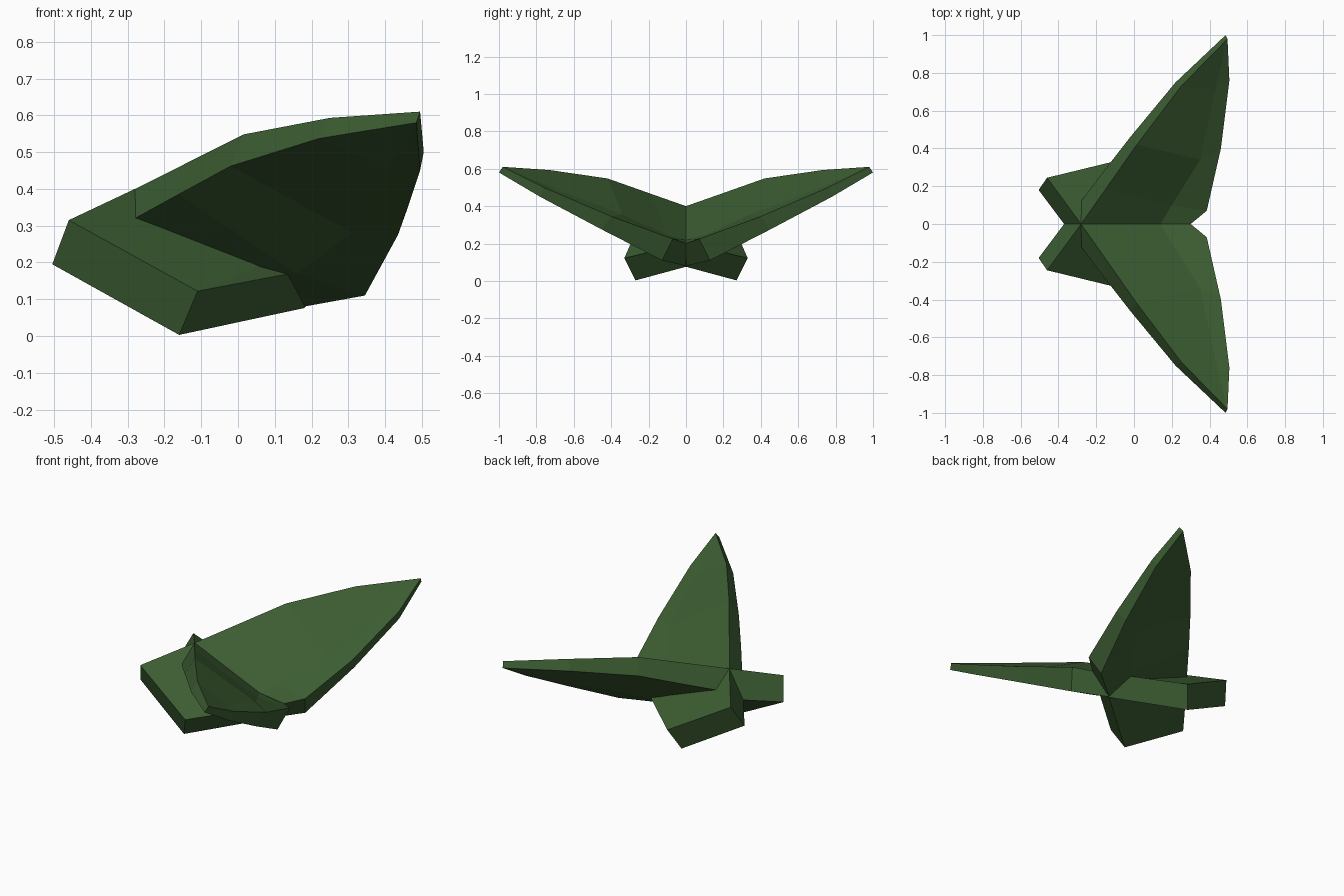
import bpy
import bmesh
from mathutils import Vector

cube = bpy.data.objects.get("Cube")
if cube:
    bpy.data.objects.remove(cube, do_unlink=True)

# One flat leaf green
green = bpy.data.materials.new("leaf_green")
green.use_nodes = True
colour = (0.045, 0.11, 0.032, 1)
green.diffuse_color = colour
bsdf = next(n for n in green.node_tree.nodes if n.type == 'BSDF_PRINCIPLED')
bsdf.inputs["Base Color"].default_value = colour
bsdf.inputs["Roughness"].default_value = 0.8


def leaf_pair(name, rows):
    """Loft (top points, bottom points) rows into a slab, then mirror it across y = 0."""
    bm = bmesh.new()
    rings = []
    for top, bottom in rows:
        rings.append([bm.verts.new(Vector(p)) for p in top + bottom[::-1]])
    for a, b in zip(rings, rings[1:]):
        n = len(a)
        for i in range(n):
            j = (i + 1) % n
            bm.faces.new((a[i], a[j], b[j], b[i]))
    bm.faces.new(rings[-1])
    bmesh.ops.remove_doubles(bm, verts=bm.verts[:], dist=0.001)
    bmesh.ops.mirror(bm, geom=bm.verts[:] + bm.edges[:] + bm.faces[:],
                     axis='Y', merge_dist=0.001)
    bmesh.ops.recalc_face_normals(bm, faces=bm.faces[:])
    mesh = bpy.data.meshes.new(name)
    bm.to_mesh(mesh)
    bm.free()
    mesh.materials.append(green)
    obj = bpy.data.objects.new(name, mesh)
    bpy.context.collection.objects.link(obj)
    return obj


# Shared spine where both leaf pairs meet: front, fold and rear points
spine = [(-0.28, 0, 0.40), (0.14, 0, 0.22), (0.30, 0, 0.20)]

# Long leaves: outer rim, midrib and inner rim for each row out to the tip
tip, tip_low = (0.495, 0.98, 0.61), (0.485, 1.0, 0.58)
leaf_pair("long_leaves", [
    (spine, [(-0.28, 0, 0.30), (0.06, 0, 0.13), (0.18, 0, 0.08)]),
    (spine, [(-0.28, 0.12, 0.32), (0.06, 0.09, 0.18), (0.18, 0, 0.08)]),
    ([(-0.15, 0.185, 0.465), (0.20, 0.10, 0.245), (0.385, 0.07, 0.225)],
     [(-0.16, 0.28, 0.386), (0.16, 0.16, 0.17), (0.345, 0.128, 0.11)]),
    ([(0.015, 0.42, 0.548), (0.35, 0.34, 0.355), (0.46, 0.40, 0.345)],
     [(-0.02, 0.46, 0.462), (0.31, 0.39, 0.28), (0.435, 0.45, 0.275)]),
    ([(0.25, 0.73, 0.593), (0.43, 0.71, 0.495), (0.505, 0.76, 0.50)],
     [(0.22, 0.75, 0.537), (0.41, 0.74, 0.45), (0.495, 0.78, 0.45)]),
    ([tip] * 3, [tip_low] * 3),
])

# Short leaves: from the spine down to the blunt outer edge
front, front_low = (-0.46, 0.245, 0.315), (-0.505, 0.18, 0.195)
rear, rear_low = (-0.11, 0.33, 0.122), (-0.16, 0.27, 0.003)
leaf_pair("short_leaves", [
    (spine, [(-0.37, 0, 0.24), (-0.05, 0, 0.145), (0.18, 0, 0.076)]),
    ([front, rear, rear], [front_low, rear_low, rear_low]),
])
